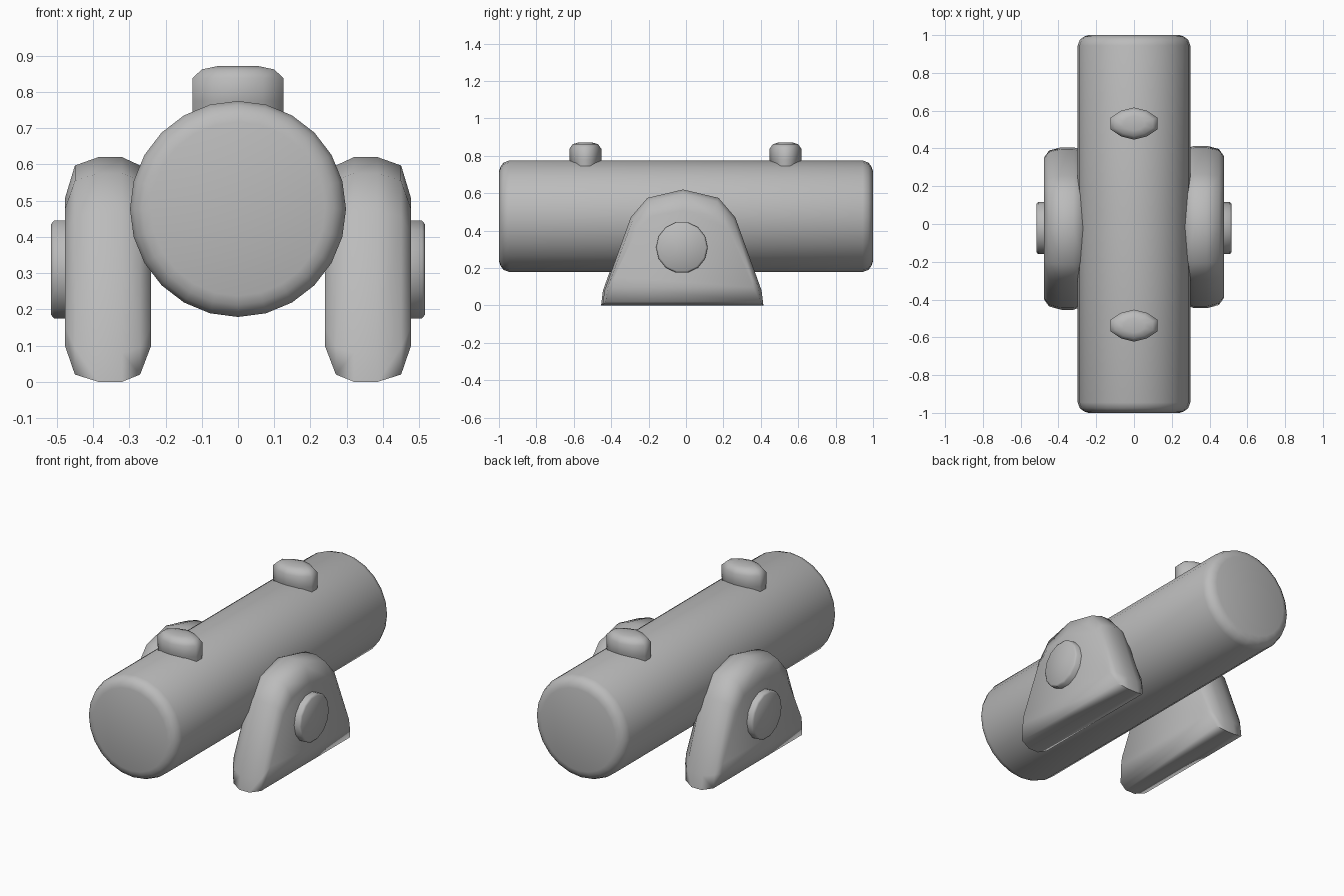
import bpy
import bmesh
from math import sin, cos, pi, radians

cube = bpy.data.objects.get("Cube")
if cube:
    bpy.data.objects.remove(cube, do_unlink=True)

grey = bpy.data.materials.new("plain grey")
grey.use_nodes = True
colour = (0.5, 0.5, 0.5, 1)
grey.diffuse_color = colour
grey.node_tree.nodes["Principled BSDF"].inputs["Base Color"].default_value = colour


def loft(name, rings, angle=80):
    """Skin a list of equal-length point rings and cap both ends."""
    bm = bmesh.new()
    loops = [[bm.verts.new(p) for p in ring] for ring in rings]
    n = len(loops[0])
    for a, b in zip(loops, loops[1:]):
        for i in range(n):
            j = (i + 1) % n
            bm.faces.new((a[i], a[j], b[j], b[i]))
    bm.faces.new(loops[0])
    bm.faces.new(loops[-1])
    bmesh.ops.recalc_face_normals(bm, faces=bm.faces)
    mesh = bpy.data.meshes.new(name)
    bm.to_mesh(mesh)
    bm.free()
    mesh.materials.append(grey)
    obj = bpy.data.objects.new(name, mesh)
    bpy.context.collection.objects.link(obj)
    bpy.ops.object.select_all(action="DESELECT")
    obj.select_set(True)
    bpy.context.view_layer.objects.active = obj
    bpy.ops.object.shade_smooth_by_angle(angle=radians(angle))
    return obj


def circle(n, r):
    return [(r * cos(2 * pi * i / n), r * sin(2 * pi * i / n)) for i in range(n)]


# Barrel lying along y, with rounded rims
half = [(1.0, 0.24), (0.992, 0.265), (0.975, 0.287), (0.945, 0.298)]
stations = [(-y, r) for y, r in half] + [(y, r) for y, r in reversed(half)]
loft("barrel", [[(x, y, 0.477 + z) for x, z in circle(24, r)] for y, r in stations])

# Side brackets: tapered arch outline, shrinking towards both faces
outline = [(-0.43, 0), (-0.42, 0.08), (-0.28, 0.47), (-0.19, 0.575), (0, 0.62),
           (0.19, 0.575), (0.28, 0.47), (0.42, 0.08), (0.43, 0)]
sections = [(0.24, 0.87, 0.66), (0.27, 0.96, 0.93), (0.32, 1, 1),
            (0.385, 1, 1), (0.45, 0.96, 0.93), (0.477, 0.87, 0.66)]
MID = 0.29
for side, label in ((1, "left"), (-1, "right")):
    shift = -0.02 + 0.004 * side
    loft(label + "_bracket",
         [[(side * x, y * sy + shift, MID + (z - MID) * sz) for y, z in outline]
          for x, sy, sz in sections])
    # Round pivot cap on the outer face
    loft(label + "_pivot_cap",
         [[(side * x, y - 0.022, 0.31 + z) for y, z in circle(14, r)]
          for x, r in ((0.44, 0.138), (0.508, 0.138), (0.516, 0.128))])

# Sight lugs on top of the barrel
lug = [(0.125, 0.03), (0.068, 0.068), (0, 0.085), (-0.068, 0.068), (-0.125, 0.03)]
lug += [(x, -y) for x, y in reversed(lug)]
levels = [(0.72, 0.8), (0.75, 0.85), (0.775, 1), (0.838, 1), (0.862, 0.8), (0.871, 0.45)]
for y0, label in ((-0.538, "front"), (0.532, "rear")):
    loft(label + "_lug",
         [[(x * (1 if z < 0.85 else s), y0 + y * s, z) for x, y in lug] for z, s in levels])
